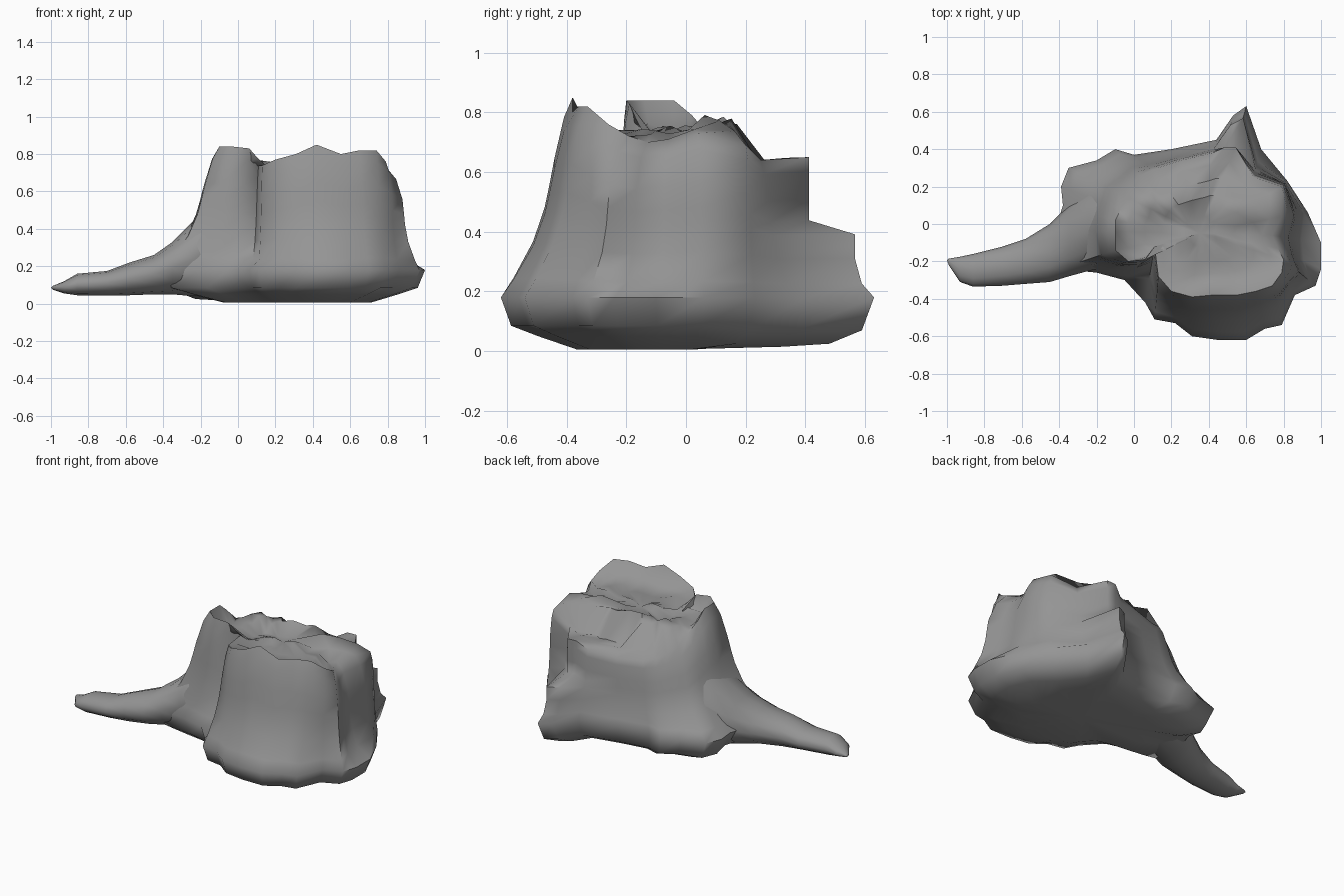
import bpy, bmesh, math
from mathutils import Vector, noise

default_cube = bpy.data.objects.get("Cube")
if default_cube:
    bpy.data.objects.remove(default_cube, do_unlink=True)

# One weathered grey for the whole stump
bark = bpy.data.materials.new("grey_bark")
bark.use_nodes = True
GREY = (0.3, 0.3, 0.3, 1)
bark.diffuse_color = GREY
bark.node_tree.nodes["Principled BSDF"].inputs["Base Color"].default_value = GREY


def loft(name, rings, start, end):
    """Skin closed rings of equal length and close both ends with a fan."""
    bm = bmesh.new()
    loops = [[bm.verts.new(point) for point in ring] for ring in rings]
    count = len(loops[0])
    for low, high in zip(loops, loops[1:]):
        for i in range(count):
            j = (i + 1) % count
            bm.faces.new((low[i], low[j], high[j], high[i]))
    for loop, tip in ((loops[0], start), (loops[-1], end)):
        hub = bm.verts.new(tip)
        for i in range(count):
            bm.faces.new((loop[i], loop[(i + 1) % count], hub))
    bmesh.ops.recalc_face_normals(bm, faces=bm.faces)
    mesh = bpy.data.meshes.new(name)
    bm.to_mesh(mesh)
    bm.free()
    mesh.materials.append(bark)
    obj = bpy.data.objects.new(name, mesh)
    bpy.context.collection.objects.link(obj)
    bpy.ops.object.select_all(action="DESELECT")
    obj.select_set(True)
    bpy.context.view_layer.objects.active = obj
    bpy.ops.object.shade_smooth_by_angle(angle=math.radians(60))


# Outline of the flared foot, counter-clockwise from the left side
foot = [(1, -.1), (.93, .06), (.82, .23), (.68, .4), (.6, .63), (.53, .58),
        (.44, .45), (.2, .4), (0, .37), (-.1, .4), (-.2, .34), (-.35, .3),
        (-.39, .2), (-.38, .1), (-.42, -.03), (-.4, -.24), (-.2, -.26),
        (-.05, -.3), (.06, -.42), (.11, -.51), (.22, -.53), (.31, -.6),
        (.45, -.62), (.6, -.62), (.7, -.56), (.79, -.54), (.86, -.38),
        (.97, -.33), (1, -.24)]

# Matching broken rim with its heights
rim = [(.74, -.06, .71), (.79, .04, .73), (.79, .2, .69), (.64, .25, .64),
       (.54, .4, .65), (.48, .4, .65), (.42, .38, .6), (.25, .34, .58),
       (.1, .29, .58), (.03, .26, .6), (-.01, .21, .62), (-.05, .15, .66),
       (-.07, .08, .72), (-.1, .02, .79), (-.1, -.04, .84), (-.1, -.14, .84),
       (-.03, -.2, .84), (.06, -.19, .83), (.11, -.12, .74), (.13, -.28, .74),
       (.2, -.36, .77), (.31, -.39, .8), (.42, -.38, .85), (.55, -.38, .8),
       (.65, -.36, .82), (.74, -.33, .82), (.79, -.26, .76), (.8, -.19, .72),
       (.77, -.13, .7)]

# Flare curve: share of the height, share of the foot outline kept
flare = [(0, 1), (.1, .82), (.28, .55), (.45, .39), (.55, .33), (.7, .25),
         (.9, .12), (1, 0)]
FOOT_Z = .18
GROOVES = (0, 3, 18, 28)
core = Vector((.35, -.05, 0))


def wall_ring(share, keep):
    ring = []
    for i, ((fx, fy), top) in enumerate(zip(foot, rim)):
        base, top = Vector((fx, fy, FOOT_Z)), Vector(top)
        spread = keep
        if fx > .8:
            # The left side stands steeper and rounds in near the rim
            spread += .35 * share * (1 - share ** 6)
        if fy > .5:
            # The back spur stays wide until halfway up, then stops
            spread = max(keep, .72) if share < .5 else .05
        elif i in GROOVES and share > 0:
            spread *= .7
        point = top.lerp(base, spread)
        point.z = FOOT_Z + (top.z - FOOT_Z) * share
        ring.append(point)
    return ring


def underside_ring(scale, front, back):
    ring = []
    for fx, fy in foot:
        point = core.lerp(Vector((fx, fy, 0)), scale)
        point.z = back if fy > .15 else front
        ring.append(point)
    return ring


def settled_height(y):
    """Top surface: a ridge behind the middle, then a drop to the back."""
    if y > .2:
        return .62
    return .77 if y > .06 else .73


def broken_ring(scale, blend):
    ring = []
    for top in rim:
        point = core.lerp(Vector(top), scale)
        bump = noise.noise(Vector((point.x, point.y, 0)) * 9) * .05
        point.z = top[2] + (settled_height(point.y) - top[2]) * blend + bump
        ring.append(point)
    return ring


# Stump: underside, flared walls, splintered top
rings = [underside_ring(.55, .005, .015), underside_ring(.78, .05, .025),
         underside_ring(.94, .085, .07)]
rings += [wall_ring(share, keep) for share, keep in flare]
rings += [broken_ring(.85, .75), broken_ring(.65, 1), broken_ring(.45, 1),
          broken_ring(.2, 1)]
loft("stump", rings, (.35, -.05, .005), (.35, -.05, .73))

# Side root: x, y range and z range of each cross-section
sections = [(-.99, -.22, -.185, .075, .095), (-.93, -.31, -.175, .055, .12),
            (-.86, -.335, -.16, .045, .16), (-.7, -.33, -.12, .045, .175),
            (-.58, -.32, -.08, .045, .22), (-.45, -.31, 0, .05, .26),
            (-.35, -.28, .1, .05, .33), (-.24, -.25, .18, .04, .44),
            (-.1, -.22, .2, .04, .6)]
SIDES = 12
root = []
for x, y_low, y_high, z_low, z_high in sections:
    ring = []
    for i in range(SIDES):
        angle = math.tau * i / SIDES
        ring.append((x, (y_low + y_high) / 2 + (y_high - y_low) / 2 * math.cos(angle),
                     (z_low + z_high) / 2 + (z_high - z_low) / 2 * math.sin(angle)))
    root.append(ring)
loft("side_root", root, (-1, -.195, .085), (.1, 0, .3))
